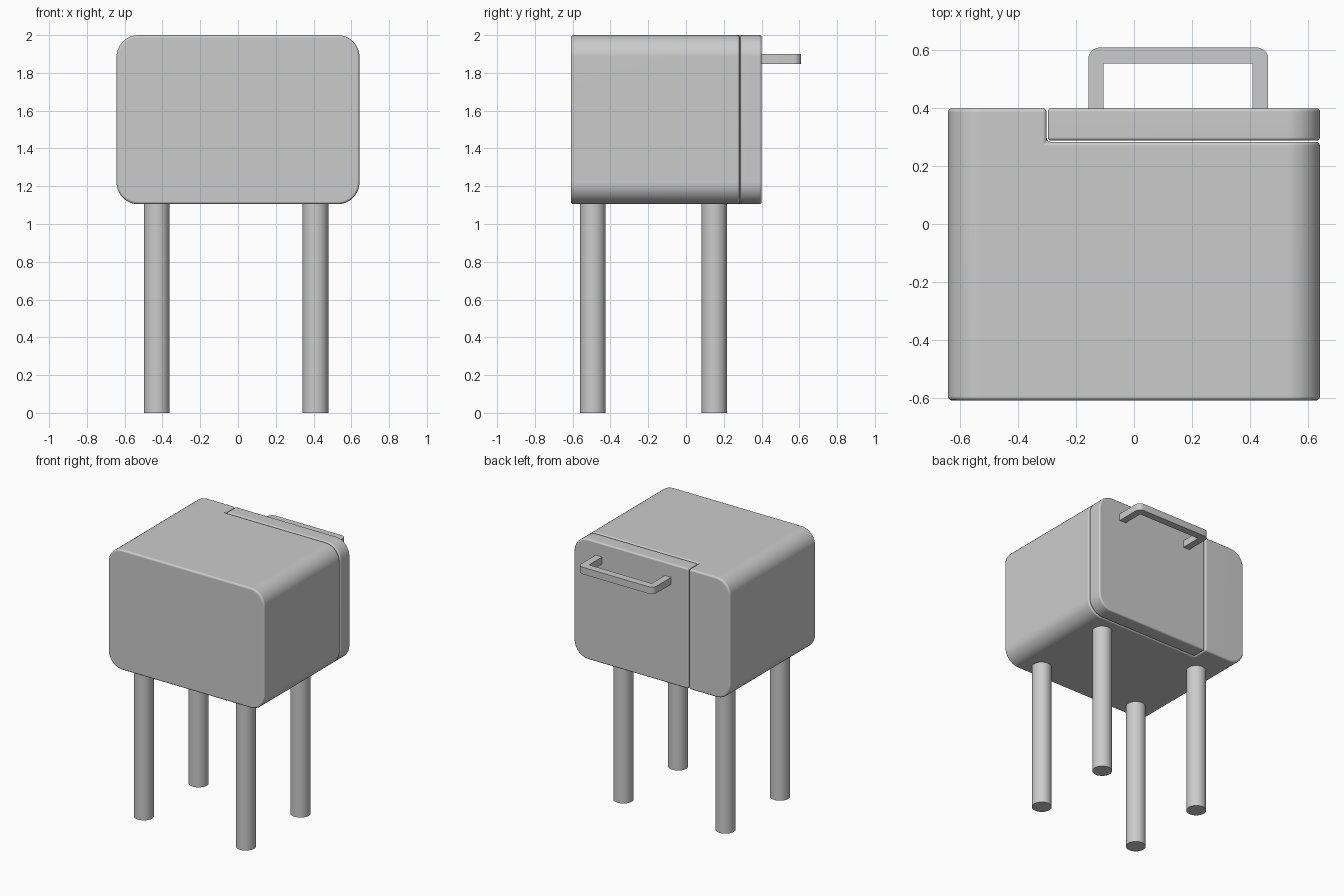
import bpy, bmesh, math

if "Cube" in bpy.data.objects:
    bpy.data.objects.remove(bpy.data.objects["Cube"])

BACK, FRONT = 0.40, -0.61
LEFT, RIGHT, BOTTOM, TOP = -0.643, 0.643, 1.105, 2.0
SEAM_X, SEAM_Y, GAP = -0.302, 0.28, 0.004


def rounded_rect(x0, x1, y0, y1, radii, seg=10):
    """Outline counter-clockwise; radii for corners x1y1, x0y1, x0y0, x1y0."""
    pts = []
    corners = [(x1, y1, -1, -1), (x0, y1, 1, -1), (x0, y0, 1, 1), (x1, y0, -1, 1)]
    for i, ((x, y, sx, sy), r) in enumerate(zip(corners, radii)):
        if r == 0:
            pts.append((x, y))
            continue
        for k in range(seg + 1):
            a = math.radians(90 * (i + k / seg))
            pts.append((x + sx * r + r * math.cos(a), y + sy * r + r * math.sin(a)))
    return pts


def prism(name, pts, a, b, axis):
    """Extrude an outline from a to b along y (outline in xz) or z (outline in xy)."""
    bm = bmesh.new()
    verts = [bm.verts.new((p, a, q) if axis == 'y' else (p, q, a)) for p, q in pts]
    face = bm.faces.new(verts)
    ext = bmesh.ops.extrude_face_region(bm, geom=[face])['geom']
    off = (0, b - a, 0) if axis == 'y' else (0, 0, b - a)
    bmesh.ops.translate(bm, vec=off, verts=[v for v in ext if isinstance(v, bmesh.types.BMVert)])
    bmesh.ops.recalc_face_normals(bm, faces=bm.faces)
    mesh = bpy.data.meshes.new(name)
    bm.to_mesh(mesh)
    bm.free()
    ob = bpy.data.objects.new(name, mesh)
    bpy.context.collection.objects.link(ob)
    return ob


def finish(ob, bevel=0.0, cutter=None):
    bpy.ops.object.select_all(action='DESELECT')
    bpy.context.view_layer.objects.active = ob
    ob.select_set(True)
    if cutter:
        m = ob.modifiers.new("notch", 'BOOLEAN')
        m.operation, m.solver, m.object = 'DIFFERENCE', 'EXACT', cutter
        bpy.ops.object.modifier_apply(modifier=m.name)
        bpy.data.objects.remove(cutter)
    if bevel:
        m = ob.modifiers.new("bevel", 'BEVEL')
        m.width, m.segments = bevel, 3
        m.limit_method, m.angle_limit = 'ANGLE', math.radians(35)
        bpy.ops.object.modifier_apply(modifier=m.name)
    bpy.ops.object.shade_smooth_by_angle(angle=math.radians(40))
    if bevel:
        m = ob.modifiers.new("normals", 'WEIGHTED_NORMAL')
        m.keep_sharp = True


# Cabinet body with a step at the back for the door
R = 0.115
body = prism("body", rounded_rect(LEFT, RIGHT, BOTTOM, TOP, (R, R, R, R)), FRONT, BACK, 'y')
notch = prism("notch_cutter", rounded_rect(SEAM_X, 1, 0.5, 2.5, (0, 0, 0, 0)), SEAM_Y + GAP, 1, 'y')
notch.hide_render = True
finish(body, 0.014, notch)

# Door, square on the seam side and rounded on the outer side
door = prism("door", rounded_rect(SEAM_X + GAP, RIGHT, BOTTOM, TOP, (R, 0, 0, R)),
             SEAM_Y + 2 * GAP, BACK, 'y')
finish(door, 0.012)

# Door handle: flat U-shaped bar with rounded outer corners
outer = rounded_rect(-0.158, 0.464, BACK - 0.01, 0.61, (0.04, 0.04, 0, 0), 6)
inner = [(-0.106, BACK - 0.01), (-0.106, 0.555), (0.41, 0.555), (0.41, BACK - 0.01)]
# the outline ends on the two lower outer corners, then returns along the inside
n = len(outer)
handle = prism("door_handle", outer[:n - 1] + inner + outer[n - 1:], 1.848, 1.90, 'z')
finish(handle)

# Four round legs
for side, x in (("left", -0.43), ("right", 0.41)):
    for end, y in (("front", -0.493), ("back", 0.15)):
        bpy.ops.mesh.primitive_cylinder_add(vertices=32, radius=0.068, depth=1.12, location=(x, y, 0.56))
        leg = bpy.context.object
        leg.name = f"{end}_{side}_leg"
        finish(leg)
